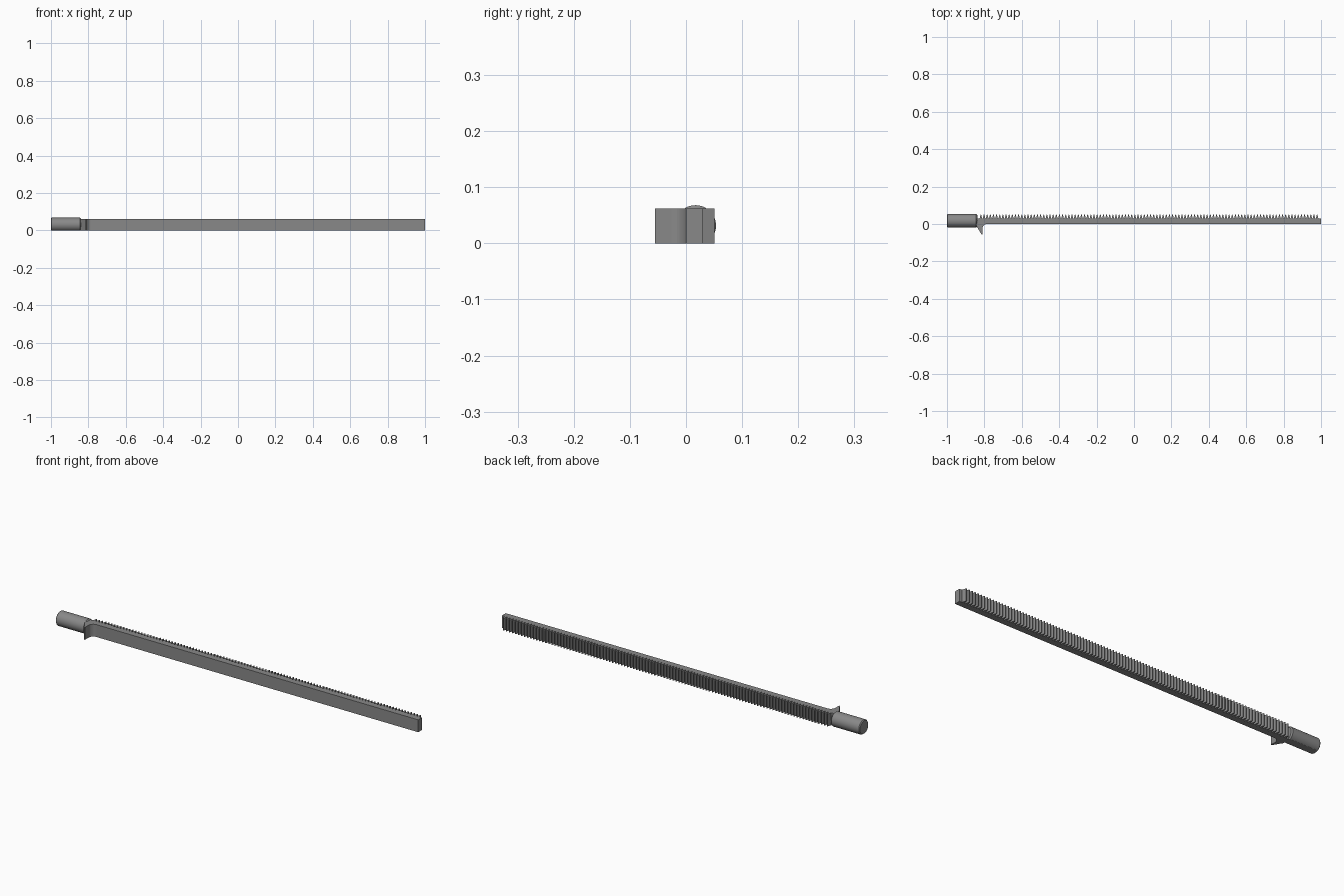
import bpy, bmesh, math

if "Cube" in bpy.data.objects:
    bpy.data.objects.remove(bpy.data.objects["Cube"])

H = 0.062          # thickness of the rack
PITCH = 0.0168     # tooth spacing
grey = bpy.data.materials.new("dark_grey")
grey.diffuse_color = (0.25, 0.25, 0.25, 1)
grey.use_nodes = True
grey.node_tree.nodes["Principled BSDF"].inputs["Base Color"].default_value = grey.diffuse_color


def finish(name, bm):
    bmesh.ops.recalc_face_normals(bm, faces=bm.faces)
    me = bpy.data.meshes.new(name)
    bm.to_mesh(me)
    bm.free()
    me.materials.append(grey)
    ob = bpy.data.objects.new(name, me)
    bpy.context.collection.objects.link(ob)
    return ob


def extrude_profile(name, pts, z0, z1):
    """Closed xy outline extruded along z."""
    bm = bmesh.new()
    face = bm.faces.new([bm.verts.new((x, y, z0)) for x, y in pts])
    ext = bmesh.ops.extrude_face_region(bm, geom=[face])
    for v in ext["geom"]:
        if isinstance(v, bmesh.types.BMVert):
            v.co.z = z1
    return finish(name, bm)


# Toothed bar: straight front edge, tapered teeth along the back
outline = [(-0.845, 0.0), (1.0, 0.0), (1.0, 0.029), (0.986, 0.029)]
x = 0.986
while x - PITCH > -0.845:
    outline += [(x - 0.0055, 0.051), (x - 0.0085, 0.051),
                (x - 0.014, 0.029), (x - PITCH, 0.029)]
    x -= PITCH
outline.append((-0.845, 0.029))
extrude_profile("toothed_bar", outline, 0.0, H)

# Stop hook: slanted back, upright face and a fillet into the bar
hook = [(-0.845, 0.004), (-0.842, -0.012), (-0.833, -0.026),
        (-0.816, -0.055), (-0.811, -0.055), (-0.811, -0.026)]
for i in range(1, 9):
    a = math.pi - i * math.pi / 16
    hook.append((-0.785 + 0.026 * math.cos(a), -0.026 + 0.026 * math.sin(a)))
hook.append((-0.785, 0.004))
extrude_profile("stop_hook", hook, 0.0, H)

# Round handle: chamfered cylinder along x, flattened underneath
R, CY, CZ, N = 0.0365, 0.017, 0.0315, 48
bm = bmesh.new()
rings = []
for px, r in [(-1.0, R - 0.004), (-0.996, R), (-0.844, R), (-0.838, R - 0.006)]:
    rings.append([bm.verts.new((px, CY + r * math.cos(2 * math.pi * i / N),
                                CZ + r * math.sin(2 * math.pi * i / N))) for i in range(N)])
for a, b in zip(rings, rings[1:]):
    for i in range(N):
        bm.faces.new((a[i], a[(i + 1) % N], b[(i + 1) % N], b[i]))
bm.faces.new(rings[0])
bm.faces.new(rings[-1])
bmesh.ops.bisect_plane(bm, geom=bm.verts[:] + bm.edges[:] + bm.faces[:],
                       plane_co=(0, 0, 0), plane_no=(0, 0, -1), clear_outer=True)
bmesh.ops.holes_fill(bm, edges=[e for e in bm.edges if e.is_boundary])
handle = finish("handle", bm)
bpy.context.view_layer.objects.active = handle
handle.select_set(True)
bpy.ops.object.shade_smooth_by_angle(angle=math.radians(30))
